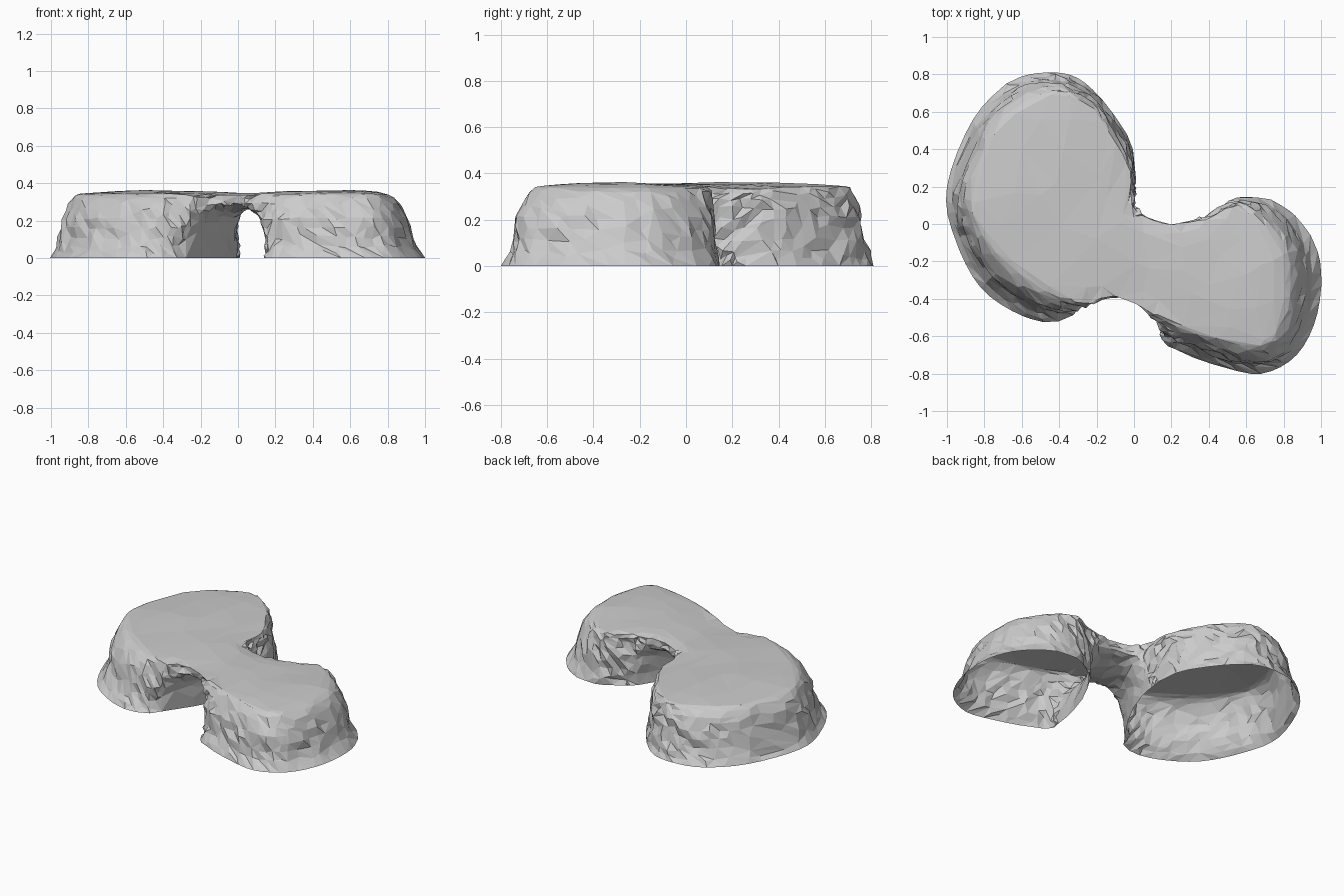
import bpy, bmesh, random
from mathutils import Vector, noise
from math import sin, cos, pi

if "Cube" in bpy.data.objects:
    bpy.data.objects.remove(bpy.data.objects["Cube"])

random.seed(4)

# Matching foot and rim outlines, counter-clockwise seen from above
BASE = [(-1, .2), (-.96, -.07), (-.82, -.34), (-.6, -.49), (-.42, -.52), (-.27, -.46),
        (-.08, -.4), (.03, -.44), (.15, -.62), (.24, -.68), (.45, -.76), (.68, -.8),
        (.87, -.7), (.98, -.48), (.995, -.2), (.9, 0), (.75, .12), (.57, .14),
        (.42, .06), (.3, .01), (.18, 0), (.06, .04), (0, .12), (.01, .3),
        (-.03, .46), (-.15, .64), (-.3, .78), (-.47, .81), (-.66, .76), (-.86, .56)]
RIM = [(-.87, .12), (-.82, -.05), (-.68, -.22), (-.5, -.35), (-.38, -.4), (-.25, -.42),
       (-.1, -.39), (.03, -.44), (.16, -.52), (.3, -.58), (.5, -.635), (.68, -.66),
       (.77, -.58), (.81, -.4), (.81, -.2), (.74, -.05), (.64, .06), (.53, .1),
       (.4, .03), (.3, .01), (.18, 0), (.06, .04), (-.01, .11), (-.02, .28),
       (-.1, .46), (-.2, .6), (-.33, .7), (-.48, .7), (-.65, .6), (-.79, .43)]
# Wall profile: (height, blend from foot to rim)
WALL = [(0, 0), (.03, .15), (.065, .28), (.11, .38), (.16, .45), (.21, .52),
        (.255, .62), (.292, .74), (.32, .88), (.336, 1.04), (.344, 1.2)]
# Tunnel sections: left foot, right foot, arch height
TUNNEL = [((-.44, -.66), (.08, -.76), .34), ((-.32, -.48), (.14, -.6), .305),
          ((-.2, -.31), (.17, -.42), .275), ((-.09, -.12), (.24, -.2), .265),
          ((-.02, .07), (.36, .01), .285), ((0, .2), (.45, .09), .315),
          ((.03, .4), (.56, .27), .34)]


def smooth(pts, steps, closed=True):
    """Catmull-Rom curve through the points."""
    p = [Vector(q) for q in pts]
    n, out = len(p), []
    for i in range(n if closed else n - 1):
        a, b, c, d = [p[k % n] if closed else p[min(max(k, 0), n - 1)]
                      for k in range(i - 1, i + 3)]
        for s in range(steps):
            t = s / steps
            out.append(.5 * (2 * b + (c - a) * t + (2 * a - 5 * b + 4 * c - d) * t * t
                             + (3 * b - a - 3 * c + d) * t ** 3))
    return out if closed else out + [p[-1]]


def loft(name, rings):
    """Skin closed rings and cap both ends."""
    bm = bmesh.new()
    rows = [[bm.verts.new(v) for v in r] for r in rings]
    n = len(rows[0])
    for a, b in zip(rows, rows[1:]):
        for i in range(n):
            j = (i + 1) % n
            bm.faces.new((a[i], a[j], b[j], b[i]))
    caps = [bm.faces.new(rows[0][::-1]), bm.faces.new(rows[-1])]
    bmesh.ops.triangulate(bm, faces=caps)
    bmesh.ops.recalc_face_normals(bm, faces=bm.faces)
    me = bpy.data.meshes.new(name)
    bm.to_mesh(me)
    bm.free()
    ob = bpy.data.objects.new(name, me)
    bpy.context.collection.objects.link(ob)
    return ob


def apply_modifiers(ob):
    bpy.context.view_layer.update()
    dg = bpy.context.evaluated_depsgraph_get()
    me = bpy.data.meshes.new_from_object(ob.evaluated_get(dg))
    ob.modifiers.clear()
    ob.data = me


# Plateau body: sloping walls, then rings crowning towards a central spine
foot, rim = smooth(BASE, 4), smooth(RIM, 4)
rings = [[f.lerp(r, t).to_3d() + Vector((0, 0, z)) for f, r in zip(foot, rim)]
         for z, t in WALL]
s0, s1 = Vector((-.42, .1)), Vector((.55, -.28))
for t, z in ((.22, .35), (.5, .356), (.8, .359)):
    ring = []
    for r in rim:
        k = min(max((r - s0).dot(s1 - s0) / (s1 - s0).length_squared, 0), 1)
        p = r.lerp(s0.lerp(s1, k), t)
        dip = .014 * max(0, 1 - abs(p.x - .05) / .3)
        ring.append(Vector((p.x, p.y, z - dip)))
    rings.append(ring)
rock = loft("rock_arch_plateau", rings)

# Tunnel cutter: flared arch swept between the two legs
lefts = smooth([s[0] for s in TUNNEL], 3, False)
rights = smooth([s[1] for s in TUNNEL], 3, False)
highs = smooth([(s[2], 0) for s in TUNNEL], 3, False)
sections = []
for l, r, h in zip(lefts, rights, highs):
    sec = [l.to_3d() - Vector((0, 0, .06)), r.to_3d() - Vector((0, 0, .06))]
    for i in range(15):
        a = pi * i / 14
        c = cos(a)
        u = .5 + .5 * (1 if c > 0 else -1) * abs(c) ** .7
        sec.append(l.lerp(r, u).to_3d() + Vector((0, 0, h.x * max(sin(a), 0) ** .75)))
    sections.append(sec)
cutter = loft("tunnel_cutter", sections)
cutter.hide_render = True
cut = rock.modifiers.new("tunnel", 'BOOLEAN')
cut.operation, cut.solver, cut.object = 'DIFFERENCE', 'EXACT', cutter
apply_modifiers(rock)
bpy.data.objects.remove(cutter)

# Open the underside and soften the tunnel mouths
bm = bmesh.new()
bm.from_mesh(rock.data)
under = [f for f in bm.faces if all(v.co.z < .002 for v in f.verts)]
bmesh.ops.delete(bm, geom=under, context='FACES')
bmesh.ops.remove_doubles(bm, verts=bm.verts, dist=.012)
bmesh.ops.triangulate(bm, faces=bm.faces)
near = [v for v in bm.verts if v.co.z > .01 and -.45 < v.co.x < .5 and v.co.z < .335]
for _ in range(3):
    bmesh.ops.smooth_vert(bm, verts=near, factor=.4, use_axis_x=True,
                          use_axis_y=True, use_axis_z=True)

# Roughen the walls into chipped rock, leaving the top gently uneven
bm.normal_update()
for v, n in [(v, v.normal.copy()) for v in bm.verts]:
    if v.co.z > .01:
        side = max(0, 1 - abs(n.z)) if n.z > 0 else .5
        ledge = noise.noise(v.co * 9) * .018 + random.uniform(-.014, .014)
        along = Vector((-n.y, n.x, 0)) * random.uniform(-.012, .012)
        v.co += (n * ledge + along) * side
        v.co.z += (noise.noise(v.co * 4) * .006 + random.uniform(-.009, .009) * side)
    else:
        v.co.z = 0
bm.to_mesh(rock.data)
bm.free()

# Uneven flat facets
dec = rock.modifiers.new("facets", 'DECIMATE')
dec.ratio = .5
apply_modifiers(rock)
for v in rock.data.vertices:
    if v.co.z < .008:
        v.co.z = 0
for p in rock.data.polygons:
    p.use_smooth = False
